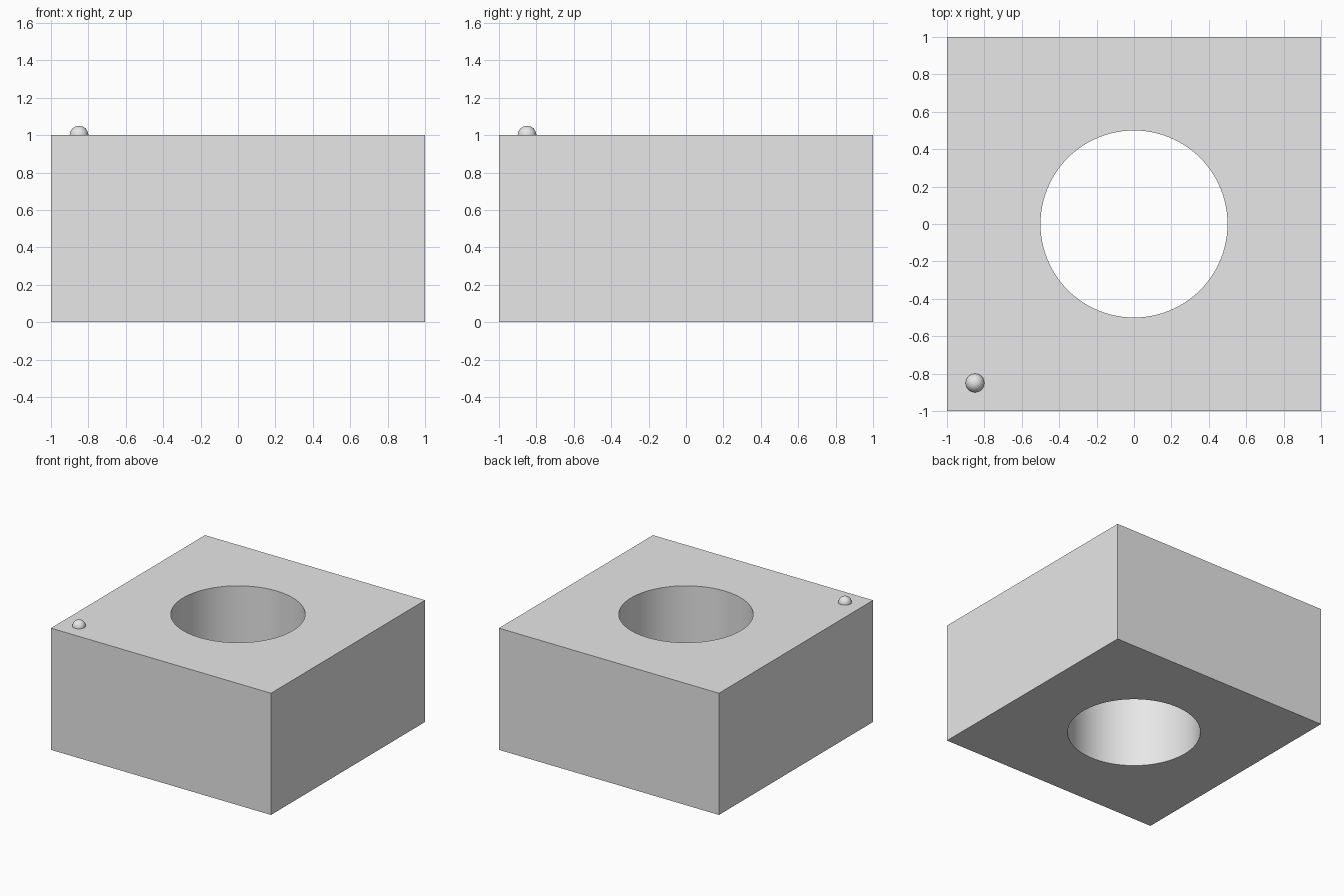
import bpy, math

# Remove the default cube
default = bpy.data.objects.get("Cube")
if default:
    bpy.data.objects.remove(default, do_unlink=True)

# Single plain grey finish
grey = bpy.data.materials.new("light_grey")
grey.use_nodes = True
colour = (0.8, 0.8, 0.8, 1)
grey.diffuse_color = colour
grey.node_tree.nodes["Principled BSDF"].inputs["Base Color"].default_value = colour


def finish(name):
    obj = bpy.context.object
    obj.name = name
    obj.data.materials.append(grey)
    return obj


# Round cutter for the central hole
bpy.ops.mesh.primitive_cylinder_add(vertices=96, radius=0.5, depth=2, location=(0, 0, 0.5))
cutter = finish("hole_cutter")
cutter.hide_render = True

# Square block with the hole cut right through
bpy.ops.mesh.primitive_cube_add(size=2, location=(0, 0, 0.5))
block = finish("block")
block.scale.z = 0.5
bpy.ops.object.transform_apply(location=False, rotation=False, scale=True)
hole = block.modifiers.new("hole", "BOOLEAN")
hole.operation = "DIFFERENCE"
hole.solver = "EXACT"
hole.object = cutter
bpy.ops.object.modifier_apply(modifier=hole.name)
bpy.data.objects.remove(cutter, do_unlink=True)
bpy.ops.object.shade_smooth_by_angle(angle=math.radians(30))

# Small ball half sunk into the top near the front corner
bpy.ops.mesh.primitive_uv_sphere_add(segments=32, ring_count=16, radius=0.05,
                                     location=(-0.85, -0.85, 1))
finish("corner_marker")
bpy.ops.object.shade_smooth()
